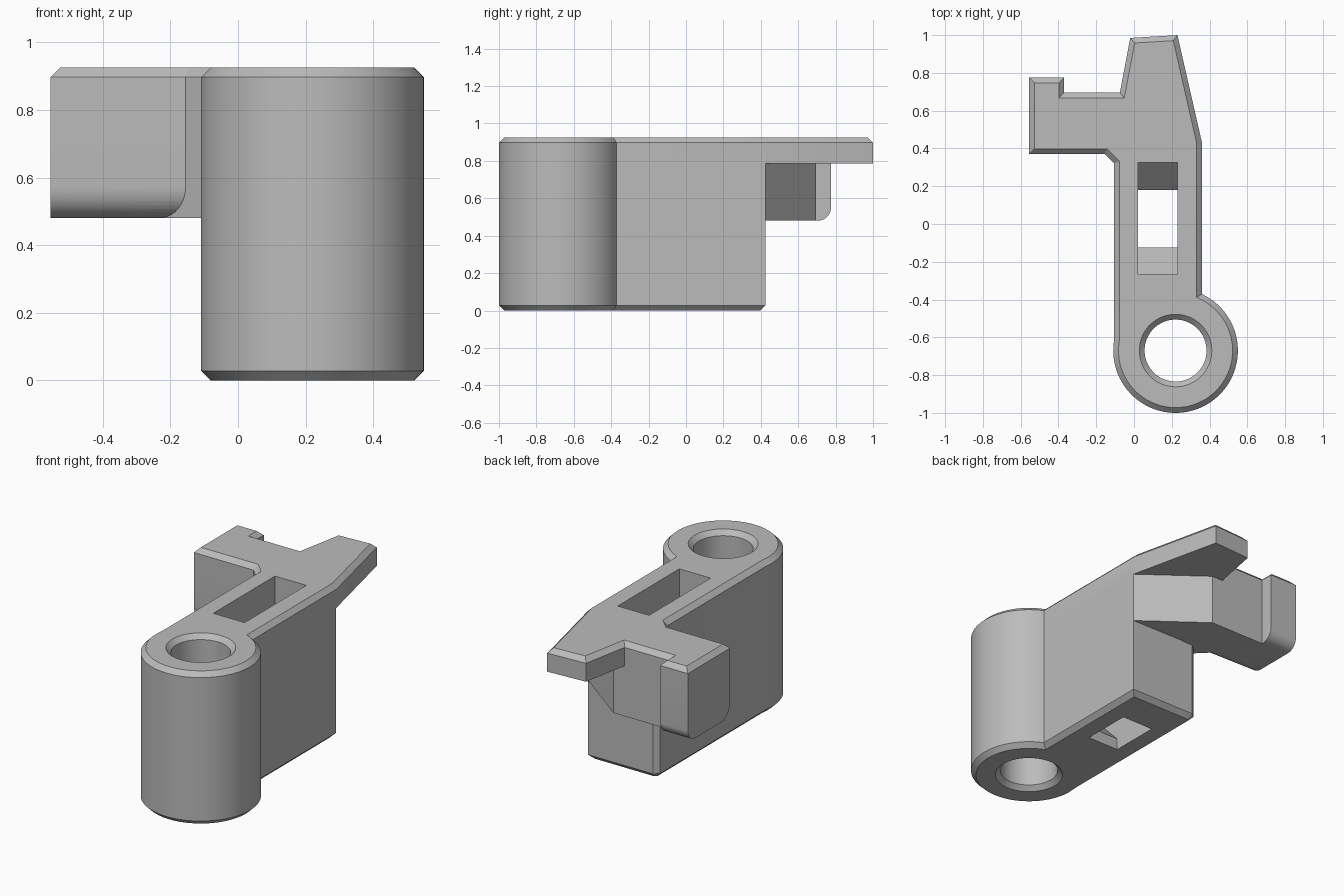
import bpy, bmesh, math
from mathutils import Vector

cube = bpy.data.objects.get("Cube")
if cube:
    bpy.data.objects.remove(cube, do_unlink=True)

TOP, PLATE_Z, ARM_Z, CH = 0.925, 0.785, 0.48, 0.028
CX, CY, R = 0.22, -0.67, 0.33
LEFT, RIGHT = -0.106, 0.36

gray = bpy.data.materials.new("plain gray")
gray.use_nodes = True
gray.diffuse_color = (0.5, 0.5, 0.5, 1)
gray.node_tree.nodes["Principled BSDF"].inputs["Base Color"].default_value = gray.diffuse_color


def arc(r, a, b, n):
    return [(CX + r * math.cos(a + (b - a) * i / n),
             CY + r * math.sin(a + (b - a) * i / n)) for i in range(n + 1)]


def inset(points, d):
    """Offset a counter-clockwise outline inward with mitred corners."""
    result = []
    for i, p in enumerate(points):
        p = Vector(p)
        e1 = (p - Vector(points[i - 1])).normalized()
        e2 = (Vector(points[(i + 1) % len(points)]) - p).normalized()
        n1, n2 = Vector((-e1.y, e1.x)), Vector((-e2.y, e2.x))
        result.append(p + (n1 + n2) * d / (1 + n1.dot(n2)))
    return result


def loft(name, rings, rounded=()):
    """Join stacked (outline, z) rings; rounded holds (y, radius) of bottom edges."""
    bm = bmesh.new()
    loops = [[bm.verts.new((p[0], p[1], z)) for p in pts] for pts, z in rings]
    for low, high in zip(loops, loops[1:]):
        for i in range(len(low)):
            j = (i + 1) % len(low)
            bm.faces.new((low[i], low[j], high[j], high[i]))
    bm.faces.new(loops[0][::-1])
    bm.faces.new(loops[-1])
    for y, radius in rounded:
        edges = [e for e in bm.edges if all(
            abs(v.co.y - y) < 1e-4 and abs(v.co.z - rings[0][1]) < 1e-4 for v in e.verts)]
        bmesh.ops.bevel(bm, geom=edges, offset=radius, segments=10, profile=0.5, affect='EDGES')
    mesh = bpy.data.meshes.new(name)
    bm.to_mesh(mesh)
    bm.free()
    mesh.materials.append(gray)
    ob = bpy.data.objects.new(name, mesh)
    bpy.context.collection.objects.link(ob)
    return ob


def combine(target, other, operation):
    mod = target.modifiers.new(other.name, 'BOOLEAN')
    mod.operation, mod.solver, mod.object = operation, 'EXACT', other
    bpy.context.view_layer.objects.active = target
    bpy.ops.object.modifier_apply(modifier=mod.name)
    bpy.data.objects.remove(other, do_unlink=True)


def rect(x0, x1, y0, y1):
    return [(x0, y0), (x1, y0), (x1, y1), (x0, y1)]


# Round boss outline shared by the body and the top plate
boss = arc(R, math.acos((LEFT - CX) / R), 2 * math.pi + math.acos((RIGHT - CX) / R), 72)

# Deep body with chamfered foot
body_line = boss + [(RIGHT, 0.425), (-0.075, 0.425), (LEFT, 0.40)]
lever = loft("lever_body", [(inset(body_line, CH), 0), (body_line, CH), (body_line, PLATE_Z)])

# Top plate with pointed tip and hooked side arm
plate_line = boss + [(RIGHT, 0.43), (0.23, 1.0), (-0.02, 0.985), (-0.075, 0.695),
                     (-0.37, 0.695), (-0.37, 0.775), (-0.555, 0.775), (-0.555, 0.37),
                     (-0.155, 0.37), (LEFT, 0.321)]
plate = loft("top_plate", [(plate_line, PLATE_Z), (plate_line, TOP - CH),
                           (inset(plate_line, CH), TOP)])

# Side arm under the plate, rounded along its lower edges
arm_line = [(-0.555, 0.37), (0.1, 0.37), (RIGHT, 0.425), (0.0, 0.695),
            (-0.37, 0.695), (-0.37, 0.775), (-0.555, 0.775)]
arm = loft("side_arm", [(arm_line, ARM_Z), (arm_line, PLATE_Z)],
           rounded=((0.37, 0.095), (0.775, 0.07)))

# Corner web between arm and body
web_line = [(-0.25, 0.465), (LEFT, 0.321), (0, 0.321), (0, 0.465)]
web = loft("corner_web", [(web_line, ARM_Z), (web_line, PLATE_Z)])

for part in (plate, arm, web):
    combine(lever, part, 'UNION')

# Pivot hole, flared at both ends
bore = [(0.22, -CH), (0.192, 0), (0.164, CH), (0.164, TOP - CH), (0.192, TOP), (0.22, TOP + CH)]
hole = loft("pivot_hole", [(arc(r, 0, 2 * math.pi, 64)[:-1], z) for r, z in bore])
combine(lever, hole, 'DIFFERENCE')

# Slot that narrows towards the bottom
narrow, wide = rect(0.02, 0.23, -0.125, 0.18), rect(0.02, 0.23, -0.265, 0.325)
slot = loft("slot", [(narrow, -0.1), (narrow, 0.07), (wide, 0.215), (wide, 1.0)])
combine(lever, slot, 'DIFFERENCE')

bpy.ops.object.select_all(action='DESELECT')
lever.select_set(True)
bpy.context.view_layer.objects.active = lever
bpy.ops.object.shade_smooth_by_angle(angle=math.radians(20))
